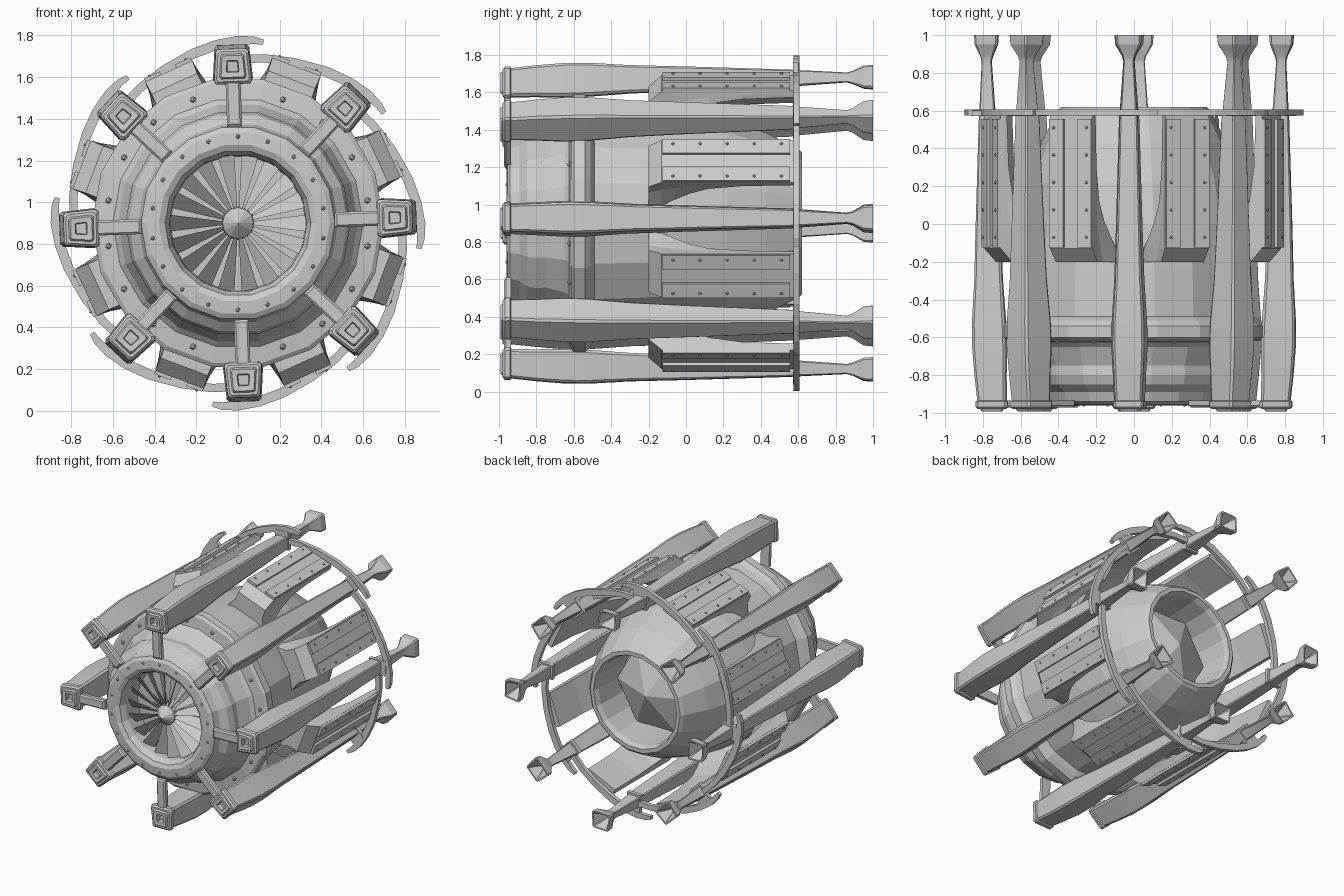
import bpy, bmesh, math
from mathutils import Matrix, Vector

if "Cube" in bpy.data.objects:
    bpy.data.objects.remove(bpy.data.objects["Cube"])

CZ = 0.90                                   # height of the engine axis
POD = [2 + 45 * k for k in range(8)]        # pod directions (degrees)
PANEL = [a + 22.5 for a in POD]             # panel directions


def place(a, t, r, y):
    """Tangential offset t, radius r, axial y, at angle a -> world point."""
    a = math.radians(a)
    return Vector((r * math.cos(a) - t * math.sin(a), y,
                   CZ + r * math.sin(a) + t * math.cos(a)))


def finish(bm, name, smooth=None):
    bmesh.ops.remove_doubles(bm, verts=bm.verts, dist=1e-5)
    bmesh.ops.recalc_face_normals(bm, faces=bm.faces)
    me = bpy.data.meshes.new(name)
    bm.to_mesh(me)
    bm.free()
    ob = bpy.data.objects.new(name, me)
    bpy.context.collection.objects.link(ob)
    if smooth:
        bpy.ops.object.select_all(action='DESELECT')
        ob.select_set(True)
        bpy.context.view_layer.objects.active = ob
        bpy.ops.object.shade_smooth_by_angle(angle=math.radians(smooth))
    return ob


def loft(bm, sections, a):
    """Skin closed sections of (t, r, y) points and cap both ends."""
    rings = [[bm.verts.new(place(a, *p)) for p in s] for s in sections]
    n = len(rings[0])
    for r0, r1 in zip(rings, rings[1:]):
        for i in range(n):
            j = (i + 1) % n
            bm.faces.new((r0[i], r0[j], r1[j], r1[i]))
    bm.faces.new(rings[0])
    bm.faces.new(rings[-1])


def repeat(name, sections, angles, smooth=None):
    for k, a in enumerate(angles):
        bm = bmesh.new()
        loft(bm, sections, a)
        finish(bm, f"{name}_{k + 1}", smooth)


def lathe(name, profile, n=18):
    """Spin an (r, y) profile round the engine axis."""
    bm = bmesh.new()
    vs = [bm.verts.new(place(0, 0, r, y)) for r, y in profile]
    es = [bm.edges.new(e) for e in zip(vs, vs[1:])]
    bmesh.ops.spin(bm, geom=vs + es, cent=(0, 0, CZ), axis=(0, 1, 0),
                   angle=2 * math.pi, steps=n, use_merge=True)
    return finish(bm, name)


def box(t0, t1, r0, r1, y0, y1):
    return [[(t0, r0, y), (t1, r0, y), (t1, r1, y), (t0, r1, y)] for y in (y0, y1)]


def bolts(name, spots, size):
    bm = bmesh.new()
    for s in spots:
        bmesh.ops.create_icosphere(bm, subdivisions=1, radius=size,
                                   matrix=Matrix.Translation(place(*s)))
    finish(bm, name)


# Engine shell: intake duct, lip, stepped cowl, flange, tapering rear, nozzle
lathe("engine_shell", [
    (0, -.76), (.325, -.76), (.33, -.90), (.35, -.945), (.38, -.96), (.44, -.955),
    (.465, -.94), (.48, -.89), (.525, -.85), (.54, -.80), (.535, -.75), (.555, -.70),
    (.575, -.65), (.60, -.625), (.68, -.615), (.70, -.60), (.70, -.54),
    (.67, -.51), (.63, -.49), (.62, -.25), (.60, 0), (.56, .22), (.49, .43),
    (.405, .60), (.385, .62), (.355, .62), (.34, .58), (.325, .30), (0, .28)])

# Nozzle cone and intake spinner
lathe("exhaust_cone", [(.335, .36), (0, .50)], 6)
lathe("spinner", [(.08, -.77), (.075, -.88), (0, -.945)], 12)

# Twisted fan blades
bm = bmesh.new()
for k in range(18):
    a = 20 * k
    q = [place(a - 7, 0, .06, -.88), place(a - 7, 0, .328, -.88),
         place(a + 7, 0, .328, -.83), place(a + 7, 0, .06, -.83)]
    d = Vector((0, .012, 0))
    f, b = [bm.verts.new(p) for p in q], [bm.verts.new(p + d) for p in q]
    bm.faces.new(f)
    bm.faces.new(b)
    for i in range(4):
        j = (i + 1) % 4
        bm.faces.new((f[i], f[j], b[j], b[i]))
finish(bm, "fan_blades")

# Bolt circles on lip and flange
bolts("lip_bolts", [(20 * k + 10, 0, .415, -.956) for k in range(18)], .011)
bolts("flange_bolts", [(20 * k + 10, 0, .63, -.62) for k in range(18)], .016)


# Pods: bevelled square section swept from socketed head to flared funnel tail
def pod(y, c, w, h):
    half = [(.74, 1), (.87, .86), (1, -.82), (.88, -1)]
    pts = half + [(-t, r) for t, r in reversed(half)]
    return [(t * w, c + r * h, y) for t, r in pts]


repeat("pod", [pod(*s) for s in [
    (-.955, .752, .026, .024), (-.99, .752, .030, .028), (-.993, .752, .056, .052),
    (-.98, .752, .064, .060), (-.98, .752, .078, .072), (-.968, .752, .09, .084),
    (-.94, .752, .092, .085), (-.935, .752, .082, .076), (-.80, .76, .088, .083),
    (-.65, .765, .096, .09), (-.52, .768, .094, .088), (-.30, .77, .08, .074),
    (0, .773, .07, .064), (.55, .775, .054, .046), (.62, .777, .048, .04),
    (.86, .78, .03, .026), (.89, .78, .038, .034), (.95, .782, .074, .06),
    (1.0, .782, .078, .064), (1.0, .782, .066, .054), (.90, .782, .006, .006)]], POD, 18)

# Straps joining pod heads to the intake lip
repeat("head_strap", [
    [(-w, r0, y), (w, r0, y), (w, .72, y), (-w, .72, y)]
    for y, w, r0 in [(-.972, .026, .475), (-.962, .036, .463), (-.935, .036, .463)]], POD)
# Mounts from flange to pods
repeat("flange_mount", box(-.035, .035, .64, .72, -.61, -.53), POD)
# Collars where the pods meet the ring bars
repeat("pod_collar", box(-.055, .055, .72, .86, .572, .602), POD)


# Side panels: deep flared foot at the front, thin plate at the rear
def panel(y, top, wt, base, wb):
    mid = base + (top - base) * .55
    return [(-wt, top, y), (wt, top, y), (wt + .002, mid, y), (wb, base, y),
            (-wb, base, y), (-wt - .002, mid, y)]


repeat("side_panel", [panel(*s) for s in [
    (-.20, .735, .12, .58, .165), (-.13, .80, .124, .59, .165), (-.06, .80, .124, .64, .153),
    (.02, .80, .124, .69, .14), (.12, .80, .124, .73, .13), (.30, .80, .124, .755, .126),
    (.575, .80, .124, .765, .125)]], PANEL)
# Raised cover strips and their rivets
for side, s in (("left", -1), ("right", 1)):
    t0, t1 = sorted((s * .04, s * .122))
    repeat("panel_strip_" + side, box(t0, t1, .79, .817, -.125, .555), PANEL)
bolts("panel_rivets", [(a, s * .095, .817, -.07 + .145 * i)
                       for a in PANEL for s in (-1, 1) for i in range(5)], .009)

# Spiral ring bars: each hooks over one pod and runs into the next
PATH = [(-10, .876, .012), (-7, .88, .018), (-2, .876, .022), (5, .86, .024), (13, .84, .024),
        (24, .815, .022), (34, .80, .02), (45, .785, .02)]
for k, a in enumerate(POD):
    bm = bmesh.new()
    secs = []
    for da, r, h in PATH:
        c, s = math.cos(math.radians(da)), math.sin(math.radians(da))
        secs.append([(q * s, q * c, y) for q, y in
                     [(r - h, .575), (r + h, .575), (r + h, .606), (r - h, .606)]])
    loft(bm, secs, a)
    finish(bm, f"ring_bar_{k + 1}")
